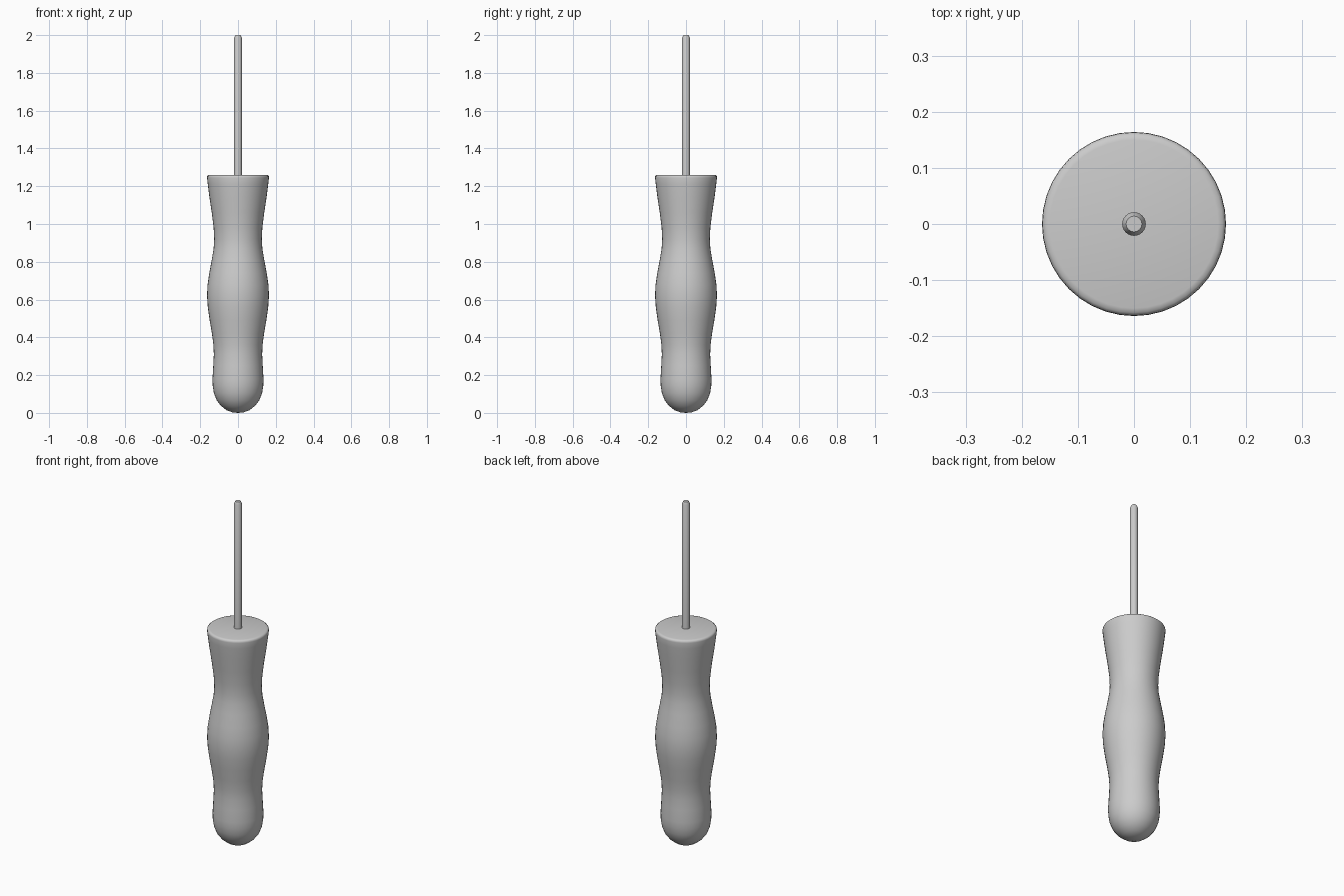
import bpy, bmesh
from math import pi

if "Cube" in bpy.data.objects:
    bpy.data.objects.remove(bpy.data.objects["Cube"])


def lathe(name, profile, segments, angle):
    """Spin an (r, z) profile, from axis to axis, about z."""
    bm = bmesh.new()
    verts = [bm.verts.new((r, 0, z)) for r, z in profile]
    edges = [bm.edges.new(pair) for pair in zip(verts, verts[1:])]
    bmesh.ops.spin(bm, geom=verts + edges, cent=(0, 0, 0), axis=(0, 0, 1),
                   angle=2 * pi, steps=segments, use_duplicate=False)
    bmesh.ops.remove_doubles(bm, verts=bm.verts, dist=1e-5)
    bmesh.ops.recalc_face_normals(bm, faces=bm.faces)
    mesh = bpy.data.meshes.new(name)
    bm.to_mesh(mesh)
    bm.free()
    obj = bpy.data.objects.new(name, mesh)
    bpy.context.collection.objects.link(obj)
    bpy.ops.object.select_all(action='DESELECT')
    obj.select_set(True)
    bpy.context.view_layer.objects.active = obj
    bpy.ops.object.shade_smooth_by_angle(angle=angle)
    return obj


# Contoured grip: rounded butt, waist, belly, neck and flared flat top
lathe("handle", [
    (0, 0), (0.03, 0.003), (0.06, 0.014), (0.09, 0.037), (0.113, 0.067),
    (0.128, 0.105), (0.134, 0.145), (0.135, 0.18), (0.131, 0.25),
    (0.128, 0.31), (0.130, 0.36), (0.138, 0.42), (0.150, 0.49),
    (0.160, 0.56), (0.164, 0.62), (0.161, 0.68), (0.152, 0.74),
    (0.139, 0.81), (0.129, 0.87), (0.126, 0.92), (0.129, 0.98),
    (0.139, 1.06), (0.151, 1.14), (0.160, 1.21), (0.164, 1.245),
    (0.163, 1.253), (0.158, 1.258), (0.150, 1.26), (0, 1.26),
], 40, 0.7)

# Thin metal rod with a chamfered tip, seated in the handle
lathe("shaft", [(0, 1.2), (0.021, 1.2), (0.021, 1.985), (0.014, 2.0), (0, 2.0)], 24, 0.5)
